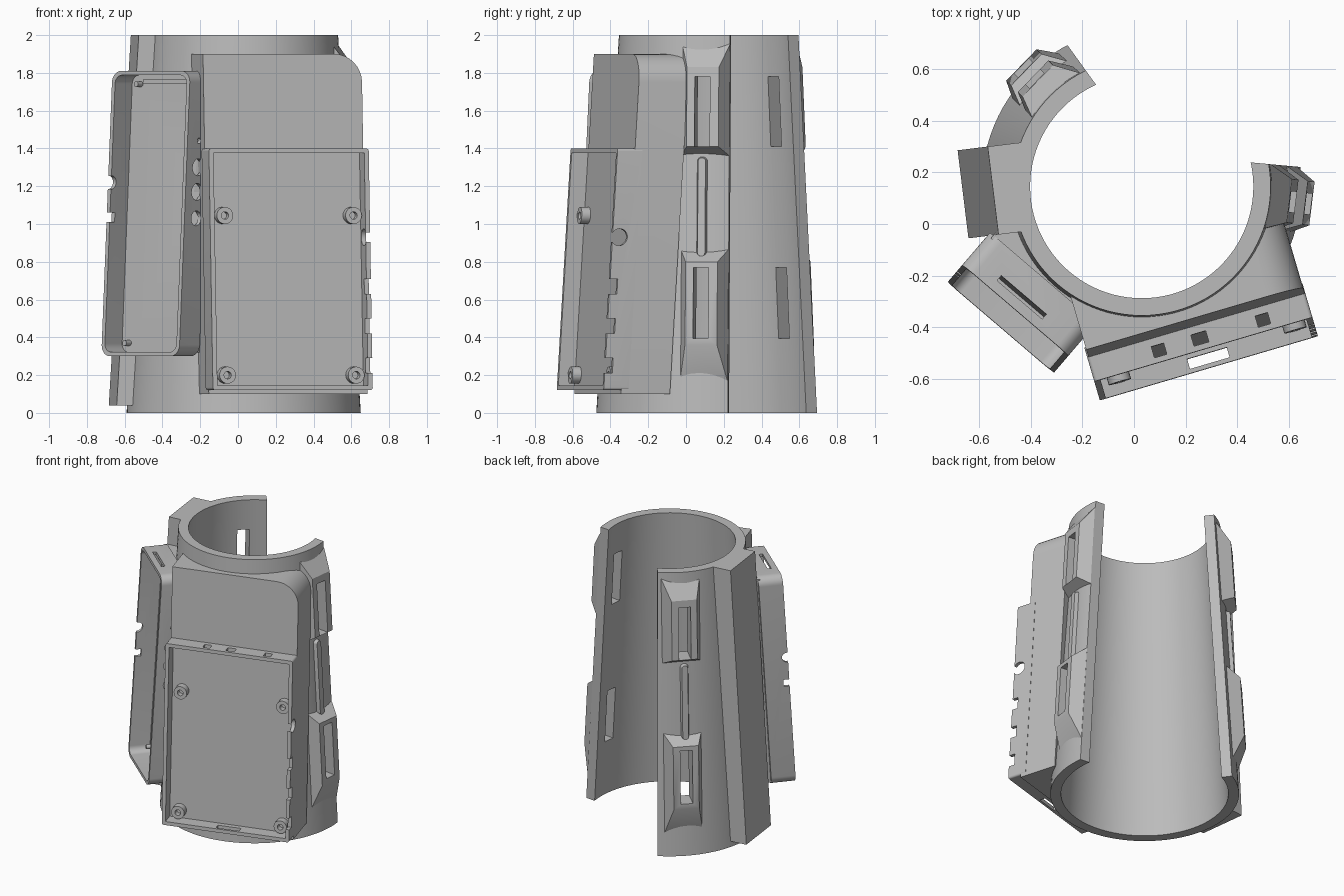
import bpy, bmesh
from math import sin, cos, pi, radians
from mathutils import Vector

if "Cube" in bpy.data.objects:
    bpy.data.objects.remove(bpy.data.objects["Cube"])

AXIS = Vector((0.03, 0.145, 0))   # axis of the tapered tube
SLOPE = 0.06                      # radius lost per unit of height
SEGS = 96

grey = bpy.data.materials.new("matte_grey")
grey.use_nodes = True
grey.diffuse_color = (0.5, 0.5, 0.5, 1)
grey.node_tree.nodes["Principled BSDF"].inputs["Base Color"].default_value = (0.5, 0.5, 0.5, 1)
parts = []


def make(name, rings, loop=False):
    """Skin a list of equal point rings, capped or closed into a loop."""
    bm = bmesh.new()
    vs = [[bm.verts.new(p) for p in ring] for ring in rings]
    n = len(vs[0])
    for k in range(len(vs) if loop else len(vs) - 1):
        a, b = vs[k], vs[(k + 1) % len(vs)]
        for i in range(n):
            j = (i + 1) % n
            bm.faces.new((a[i], a[j], b[j], b[i]))
    if not loop:
        bm.faces.new(vs[0])
        bm.faces.new(vs[-1])
    bmesh.ops.recalc_face_normals(bm, faces=bm.faces[:])
    mesh = bpy.data.meshes.new(name)
    bm.to_mesh(mesh)
    bm.free()
    mesh.materials.append(grey)
    ob = bpy.data.objects.new(name, mesh)
    bpy.context.collection.objects.link(ob)
    parts.append(ob)
    return ob


def place(angle, t, d, z):
    """Point at sideways offset t and distance d, leaning with the tube wall."""
    a = radians(angle)
    r = d - SLOPE * z
    return AXIS + Vector((r * cos(a) - t * sin(a), r * sin(a) + t * cos(a), z))


def prism(name, angle, outline, lo, hi, outer=None, axis="d"):
    def ring(pts, v):
        if axis == "d":
            return [place(angle, t, v, z) for t, z in pts]
        return [place(angle, v, d, z) for d, z in pts]
    return make(name, [ring(outline, lo), ring(outer or outline, hi)])


def rect(u0, u1, z0, z1, radii=(0, 0, 0, 0)):
    """Rectangle with corner radii, from lower left counter-clockwise."""
    corners = ((u0, z0, 1, 1), (u1, z0, -1, 1), (u1, z1, -1, -1), (u0, z1, 1, -1))
    pts = []
    for k, (u, z, su, sz) in enumerate(corners):
        r = radii[k]
        for i in range(9 if r else 1):
            a = pi + pi / 2 * (k + i / 8)
            pts.append((u + r * (su + cos(a)), z + r * (sz + sin(a))) if r else (u, z))
    return pts


def disc(u, z, r, n=20):
    return [(u + r * cos(2 * pi * i / n), z + r * sin(2 * pi * i / n)) for i in range(n)]


def circle(r, z):
    return [AXIS + Vector((r * cos(2 * pi * i / SEGS), r * sin(2 * pi * i / SEGS), z))
            for i in range(SEGS)]


def cut(ob, *cutters):
    bpy.context.view_layer.objects.active = ob
    for c in cutters:
        c.hide_render = True
        m = ob.modifiers.new("cut", "BOOLEAN")
        m.operation, m.solver, m.object = "DIFFERENCE", "EXACT", c
        bpy.ops.object.modifier_apply(modifier=m.name)


def drop(*cutters):
    for c in cutters:
        parts.remove(c)
        bpy.data.objects.remove(c)


# Tapered tube wall, open along one side
tube = make("tube_wall", [circle(0.62, 0), circle(0.50, 2), circle(0.433, 2), circle(0.55, 0)], loop=True)
wedge_plan = ((0.452, 0.239), (1.2, 0.17), (1.2, 1.5), (-0.84, 1.5), (-0.147, 0.54))
wedge = make("opening_cutter", [[(x, y, z) for x, y in wedge_plan] for z in (-0.5, 2.5)])
bore = make("bore_cutter", [circle(0.585 + SLOPE * 0.2, -0.2), circle(0.585 - SLOPE * 2.2, 2.2)])
cut(tube, wedge)

# Strap pads with slots and a rib, on both sides of the opening
for side, angle, s in (("left", -7, 1), ("right", 136, -1)):
    def span(t0, t1):
        return sorted((s * t0, s * t1))
    base, face, slot = span(-0.115, 0.16), span(-0.07, 0.10), span(-0.028, 0.053)
    for level, b, f, h in (("upper", (1.35, 1.98), (1.41, 1.83), (1.41, 1.78)),
                           ("lower", (0.12, 0.88), (0.36, 0.80), (0.395, 0.77))):
        pad = prism(f"{side}_{level}_strap_pad", angle, rect(*base, *b), 0.58, 0.685,
                    outer=rect(*face, *f))
        hole = prism("slot_cutter", angle, rect(*slot, *h), 0.3, 0.9)
        cut(pad, wedge, hole)
        cut(tube, hole)
        drop(hole)
    prism(f"{side}_strap_rib", angle, rect(*span(-0.025, 0.04), 0.82, 1.36, [0.03] * 4), 0.60, 0.645,
          outer=rect(*span(-0.012, 0.027), 0.83, 1.35, [0.018] * 4))

# Flat rail on the side of the tube
rail = prism("side_rail", 187, rect(-0.227, 0.117, 0.04, 2.0), 0.53, 0.694)
cut(rail, bore)

# Large mounting block and its open tray
BIG = 286.4
block = prism("large_block", BIG, rect(-0.385, 0.49, 0.10, 1.90, (0, 0, 0.15, 0)), 0.39, 0.66)
cut(block, bore)
tray = prism("large_tray", BIG, rect(-0.39, 0.492, 0.12, 1.40, [0.015] * 4), 0.62, 0.757)
cutters = [prism("tray_pocket", BIG, rect(-0.365, 0.467, 0.145, 1.375), 0.667, 0.9)]
cutters.append(prism("cable_hole", BIG, disc(0.72, 0.93, 0.045), 0.45, 0.6, axis="t"))
for z in (0.25, 0.46, 0.67):
    cutters.append(prism("port", BIG, rect(0.715, 0.9, z - 0.04, z + 0.04), 0.45, 0.6, axis="t"))
for t0, t1 in ((-0.14, -0.09), (0.02, 0.08), (0.28, 0.33)):
    cutters.append(prism("top_notch", BIG, rect(t0, t1, 1.36, 1.5), 0.69, 0.735))
cutters.append(prism("bottom_notch", BIG, rect(-0.02, 0.14, 0.05, 0.16), 0.70, 0.74))
cut(tray, *cutters)
drop(*cutters)
for t in (-0.295, 0.415):
    for z in (0.20, 1.045):
        boss = prism("tray_screw_boss", BIG, disc(t, z, 0.045), 0.65, 0.715)
        hole = prism("screw_hole", BIG, disc(t, z, 0.02), 0.675, 0.8)
        cut(boss, hole)
        drop(hole)

# Smaller box, open at the front, with its backing block
SMALL = 229.5
backing = prism("small_box_backing", SMALL, rect(-0.315, 0.19, 0.32, 1.80), 0.50, 0.64)
cut(backing, bore)
box = prism("small_box", SMALL, rect(-0.332, 0.21, 0.30, 1.81, [0.06] * 4), 0.625, 0.79)
cutters = [prism("box_pocket", SMALL, rect(-0.31, 0.188, 0.322, 1.788, [0.045] * 4), 0.65, 0.9)]
for z, r in ((1.03, 0.04), (1.17, 0.045), (1.30, 0.045), (1.44, 0.015)):
    cutters.append(prism("cable_hole", SMALL, disc(0.695, z, r), 0.15, 0.3, axis="t"))
cutters.append(prism("edge_notch", SMALL, disc(0.785, 1.22, 0.035), -0.4, -0.25, axis="t"))
cutters.append(prism("edge_port", SMALL, rect(0.75, 0.9, 1.01, 1.06), -0.4, -0.25, axis="t"))
cutters.append(prism("top_slot", SMALL, rect(-0.19, 0.04, 1.75, 1.9), 0.725, 0.75))
cut(box, *cutters)
drop(*cutters)
prism("small_box_ledge", SMALL, rect(-0.22, 0.19, 1.745, 1.765), 0.64, 0.67)
for t, z in ((-0.25, 1.74), (-0.26, 0.37)):
    prism("small_box_peg", SMALL, disc(t, z, 0.015), 0.64, 0.69)

drop(wedge, bore)

# Smooth the round walls, keep the edges crisp
bpy.ops.object.select_all(action="DESELECT")
for ob in parts:
    ob.select_set(True)
bpy.context.view_layer.objects.active = tube
bpy.ops.object.shade_smooth_by_angle(angle=radians(25))
